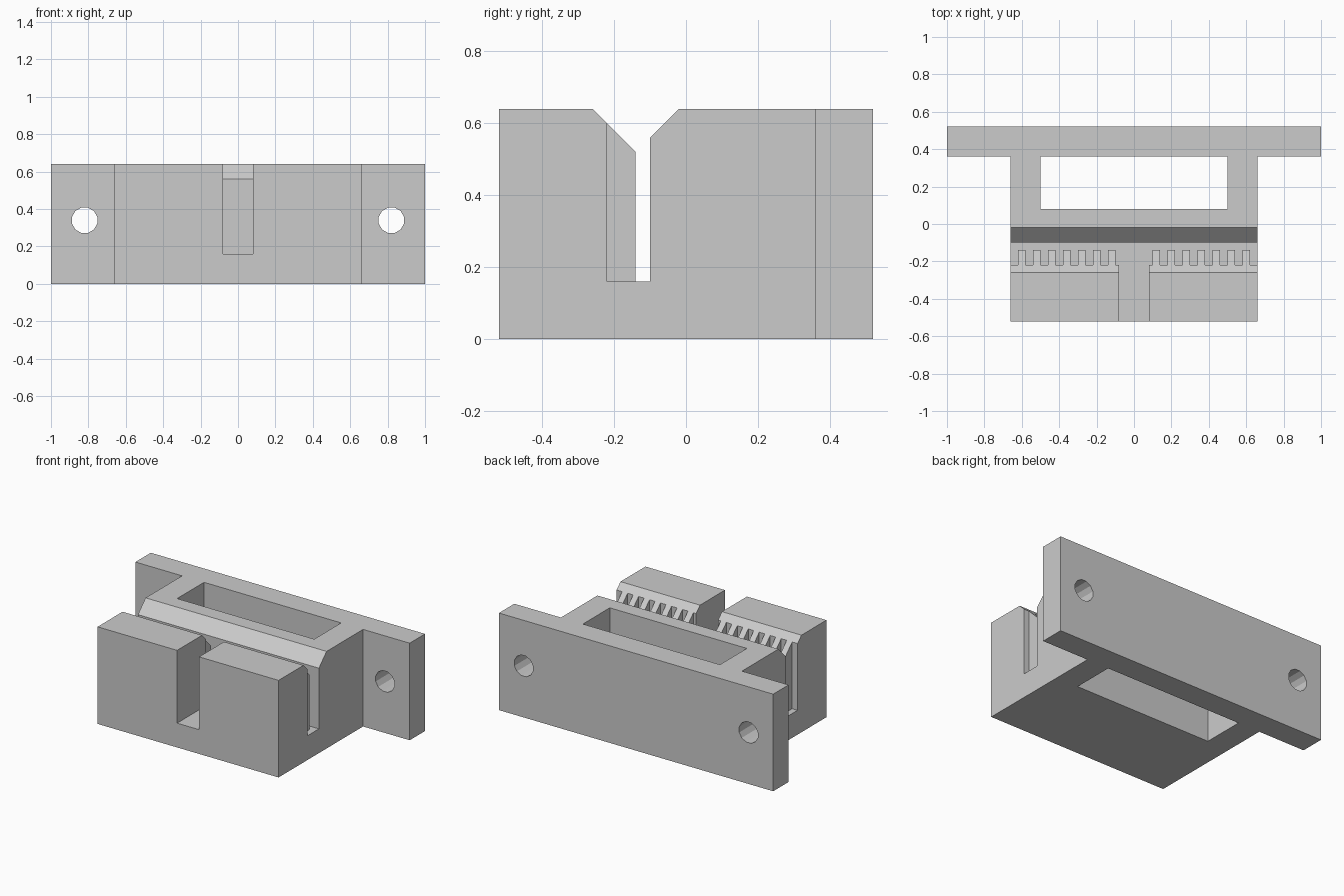
import bpy
import bmesh
import math
from mathutils import Vector

cube = bpy.data.objects.get("Cube")
if cube:
    bpy.data.objects.remove(cube, do_unlink=True)

grey = bpy.data.materials.new("light_grey")
grey.use_nodes = True
grey.diffuse_color = (0.6, 0.6, 0.6, 1)
grey.node_tree.nodes["Principled BSDF"].inputs["Base Color"].default_value = (0.6, 0.6, 0.6, 1)


def prism(name, outline, direction):
    """Extrude a closed outline of 3D points along a direction."""
    bm = bmesh.new()
    face = bm.faces.new([bm.verts.new(p) for p in outline])
    new = bmesh.ops.extrude_face_region(bm, geom=[face])["geom"]
    verts = [v for v in new if isinstance(v, bmesh.types.BMVert)]
    bmesh.ops.translate(bm, verts=verts, vec=Vector(direction))
    bmesh.ops.recalc_face_normals(bm, faces=bm.faces)
    mesh = bpy.data.meshes.new(name)
    bm.to_mesh(mesh)
    bm.free()
    mesh.materials.append(grey)
    obj = bpy.data.objects.new(name, mesh)
    bpy.context.collection.objects.link(obj)
    return obj


def cut(target, cutter):
    """Subtract the cutter from the target, then discard it."""
    mod = target.modifiers.new("cut", 'BOOLEAN')
    mod.operation = 'DIFFERENCE'
    mod.solver = 'EXACT'
    mod.object = cutter
    bpy.context.view_layer.objects.active = target
    bpy.ops.object.modifier_apply(modifier=mod.name)
    bpy.data.objects.remove(cutter, do_unlink=True)


def mirrored(half):
    """Complete a right-half plan outline with its mirror image."""
    return half + [(-x, y) for x, y in reversed(half)]


HEIGHT, SLOT_FLOOR, HALF_BODY = 0.64, 0.16, 0.66

# Body and mounting flange: one T-shaped plan
plan = mirrored([(HALF_BODY, -0.52), (HALF_BODY, 0.36), (1, 0.36), (1, 0.52)])
clamp = prism("belt_clamp_body", [(x, y, 0) for x, y in plan], (0, 0, HEIGHT))

# Chamfered lead-in above the slot
lead_in = [(-0.34, 0.72), (-0.14, 0.52), (-0.10, 0.56), (0.06, 0.72)]
cut(clamp, prism("lead_in_cutter", [(-0.8, y, z) for y, z in lead_in], (1.6, 0, 0)))

# Toothed slot together with the central front notch
half = [(0.08, -0.6), (0.08, -0.22)]
for i in range(7):
    x = 0.10 + 0.08 * i
    half += [(x, -0.22), (x, -0.14), (x + 0.04, -0.14), (x + 0.04, -0.22)]
half += [(0.8, -0.22), (0.8, -0.10)]
cut(clamp, prism("slot_cutter", [(x, y, SLOT_FLOOR) for x, y in mirrored(half)], (0, 0, 0.7)))

# Rectangular through pocket
pocket = mirrored([(0.5, 0.08), (0.5, 0.36)])
cut(clamp, prism("pocket_cutter", [(x, y, -0.1) for x, y in pocket], (0, 0, 0.9)))

# Screw holes in the flange ears
for side in (-1, 1):
    ring = []
    for i in range(12):
        a = math.tau * (i + 0.5) / 12
        ring.append((side * 0.82 + 0.07 * math.cos(a), 0.3, 0.34 + 0.07 * math.sin(a)))
    cut(clamp, prism("hole_cutter", ring, (0, 0.3, 0)))
